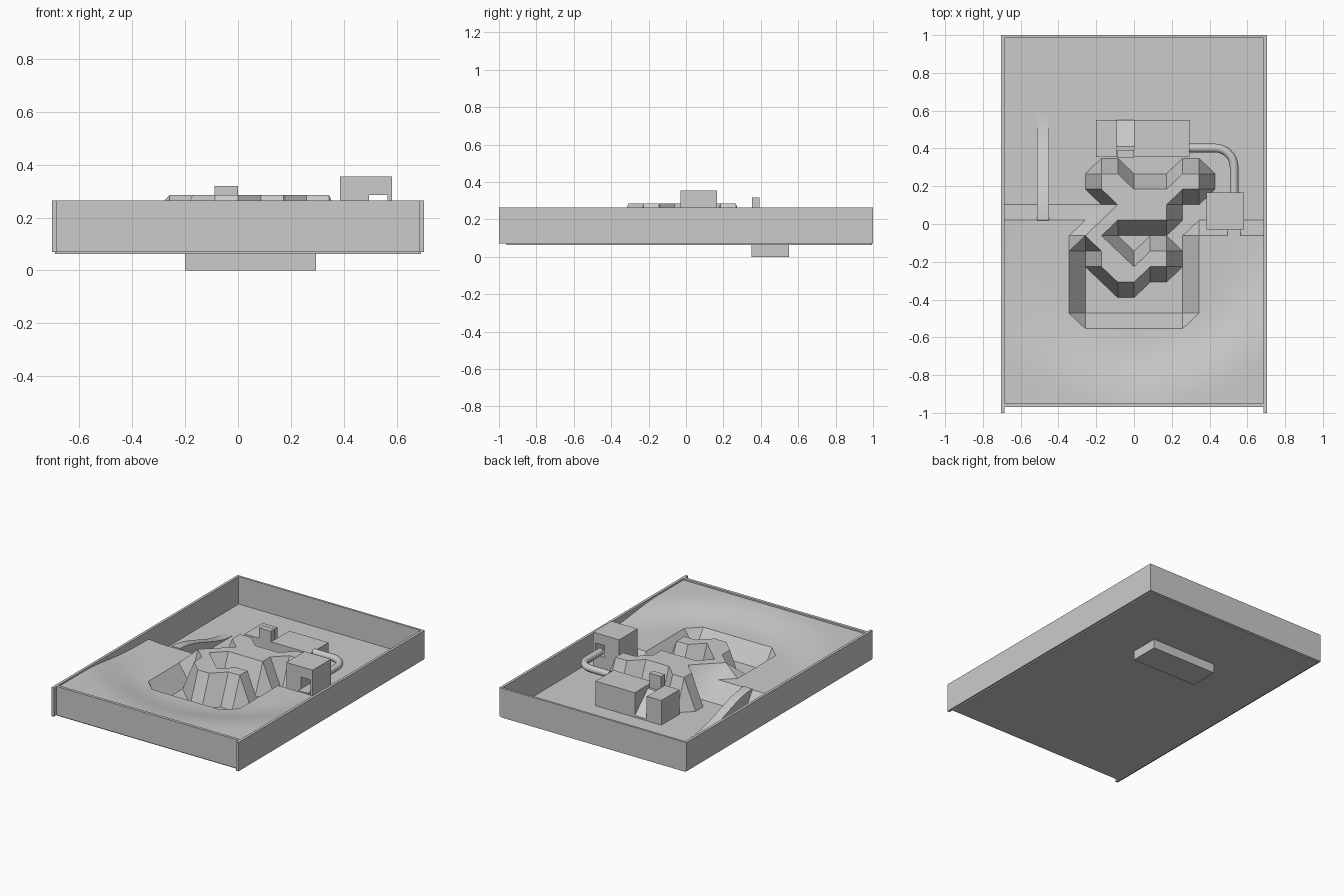
import bpy, bmesh, math
from mathutils import Vector

old = bpy.data.objects.get("Cube")
if old:
    bpy.data.objects.remove(old, do_unlink=True)

GREY = (0.6, 0.6, 0.6, 1)
mat = bpy.data.materials.new("plain_grey")
mat.use_nodes = True
mat.diffuse_color = GREY
mat.node_tree.nodes["Principled BSDF"].inputs["Base Color"].default_value = GREY


def add_mesh(name, verts, faces):
    mesh = bpy.data.meshes.new(name)
    mesh.from_pydata(verts, [], faces)
    bm = bmesh.new()
    bm.from_mesh(mesh)
    bmesh.ops.recalc_face_normals(bm, faces=bm.faces)
    bm.to_mesh(mesh)
    bm.free()
    mesh.materials.append(mat)
    obj = bpy.data.objects.new(name, mesh)
    bpy.context.collection.objects.link(obj)
    return obj


def box(name, x0, x1, y0, y1, z0, z1):
    verts = [(x, y, z) for x in (x0, x1) for y in (y0, y1) for z in (z0, z1)]
    faces = [(0, 1, 3, 2), (4, 6, 7, 5), (0, 4, 5, 1),
             (2, 3, 7, 6), (0, 2, 6, 4), (1, 5, 7, 3)]
    return add_mesh(name, verts, faces)


def prism(name, profile, x0, x1):
    """Extrude a (y, z) outline along x."""
    n = len(profile)
    verts = [(x, y, z) for x in (x0, x1) for y, z in profile]
    faces = [tuple(range(n)), tuple(range(n, 2 * n))]
    faces += [(i, (i + 1) % n, n + (i + 1) % n, n + i) for i in range(n)]
    return add_mesh(name, verts, faces)


def smoothstep(t):
    t = min(max(t, 0), 1)
    return t * t * (3 - 2 * t)


def smooth(obj, angle=30):
    bpy.ops.object.select_all(action="DESELECT")
    obj.select_set(True)
    bpy.context.view_layer.objects.active = obj
    bpy.ops.object.shade_smooth_by_angle(angle=math.radians(angle))


# Tray: base plate and four walls
BOTTOM, RIM, LOW, PEAK = 0.07, 0.265, 0.078, 0.285
box("base_plate", -0.69, 0.69, -0.96, 0.995, 0.062, BOTTOM)
for side, name in ((1, "left_wall"), (-1, "right_wall")):
    box(name, *sorted((side * 0.685, side * 0.703)), -1, 1, BOTTOM, RIM)
box("back_wall", -0.685, 0.685, 0.985, 1, BOTTOM, RIM)
box("front_wall", -0.685, 0.685, -0.97, -0.95, BOTTOM, RIM)

# Terrain: low ground, raised plateau and rocky ridges on a square grid
RIDGES = ["LPPLLLPP",
          "LPPPPPPP",
          "LLPPPPLL",
          "HPPPPPLL",
          "PPLLLLLH",
          "LPPLPPLH",
          "LPPPPPLH",
          "LLPPLLLH",
          "LLLLLLLH",
          "LLLLLLLH"]
SPAN = 12
STEP_X, STEP_Y = 0.086, 0.082


def level(i, k):
    if -3 <= i <= 4 and -6 <= k <= 3:
        return RIDGES[3 - k][i + 3]
    high = k <= -7 or (i < 0 and k <= 0) or (i > 0 and k <= -1)
    return "H" if high else "L"


def ground(i, k):
    kind = level(i, k)
    if kind == "L":
        return LOW
    if kind == "P":
        return PEAK
    r = math.hypot(i * STEP_X, k * STEP_Y + 0.02)
    return 0.2 + 0.055 * smoothstep((r - 0.6) / 0.35)


verts, faces = [], []
cols, rows = range(-8, 9), range(-SPAN, SPAN + 1)
for k in rows:
    for i in cols:
        y = min(max(0.02 + k * STEP_Y, -0.955), 0.99)
        verts.append((i * STEP_X, y, ground(i, k)))
w = len(cols)
for r in range(len(rows) - 1):
    for c in range(w - 1):
        a = r * w + c
        b, d, e = a + 1, a + w + 1, a + w
        # split each cell along its more level diagonal
        if abs(verts[a][2] - verts[d][2]) <= abs(verts[b][2] - verts[e][2]):
            faces += [(a, b, d), (a, d, e)]
        else:
            faces += [(a, b, e), (b, d, e)]
terrain = add_mesh("terrain", verts, faces)
if sum(p.normal.z for p in terrain.data.polygons) < 0:
    terrain.data.flip_normals()
smooth(terrain, 25)

# Ramp road running down from the plateau
outline = [(0.58, BOTTOM), (0.0, BOTTOM)]
for n in range(13):
    t = n / 12
    outline.append((0.02 + 0.56 * t, 0.207 + (LOW + 0.002 - 0.207) * smoothstep(t)))
ramp = prism("ramp_road", outline, -0.513, -0.45)
smooth(ramp)

# Long block passing through the tray floor, with a sloped chute and a post
box("block_foot", -0.2, 0.295, 0.35, 0.55, 0, BOTTOM)
box("block_small_part", -0.2, -0.09, 0.355, 0.55, BOTTOM, 0.245)
box("block_large_part", 0, 0.295, 0.355, 0.55, BOTTOM, 0.245)
prism("block_chute", [(0.55, BOTTOM), (0.355, BOTTOM), (0.355, 0.22),
                      (0.41, 0.22), (0.55, 0.09)], -0.09, 0)
box("post", -0.088, 0, 0.352, 0.393, 0.2, 0.318)

# Gatehouse with a passage from front to back
X0, X1, Y0, Y1, TOP = 0.385, 0.582, -0.03, 0.167, 0.355
box("gatehouse_right_leg", X0, 0.495, Y0, Y1, BOTTOM, 0.285)
box("gatehouse_left_leg", 0.565, X1, Y0, Y1, BOTTOM, 0.285)
box("gatehouse_top", X0, X1, Y0, Y1, 0.285, TOP)
box("gatehouse_floor", 0.495, 0.565, -0.06, Y1, BOTTOM, 0.205)

# Bent pipe joining the block and the gatehouse
R, PX, PY, PZ = 0.1, 0.53, 0.402, 0.235
path = [Vector((0.29, PY, PZ))]
for n in range(9):
    a = math.pi / 2 * (1 - n / 8)
    path.append(Vector((PX - R + R * math.cos(a), PY - R + R * math.sin(a), PZ)))
path.append(Vector((PX, 0.16, PZ)))
SIDES = 12
verts, faces = [], []
for n, p in enumerate(path):
    along = (path[min(n + 1, len(path) - 1)] - path[max(n - 1, 0)]).normalized()
    out = along.cross(Vector((0, 0, 1)))
    for s in range(SIDES):
        a = math.tau * s / SIDES
        verts.append(p + 0.023 * (out * math.cos(a) + Vector((0, 0, math.sin(a)))))
for n in range(len(path) - 1):
    for s in range(SIDES):
        t = (s + 1) % SIDES
        faces.append((n * SIDES + s, n * SIDES + t,
                      (n + 1) * SIDES + t, (n + 1) * SIDES + s))
pipe = add_mesh("pipe", verts, faces)
smooth(pipe, 40)
